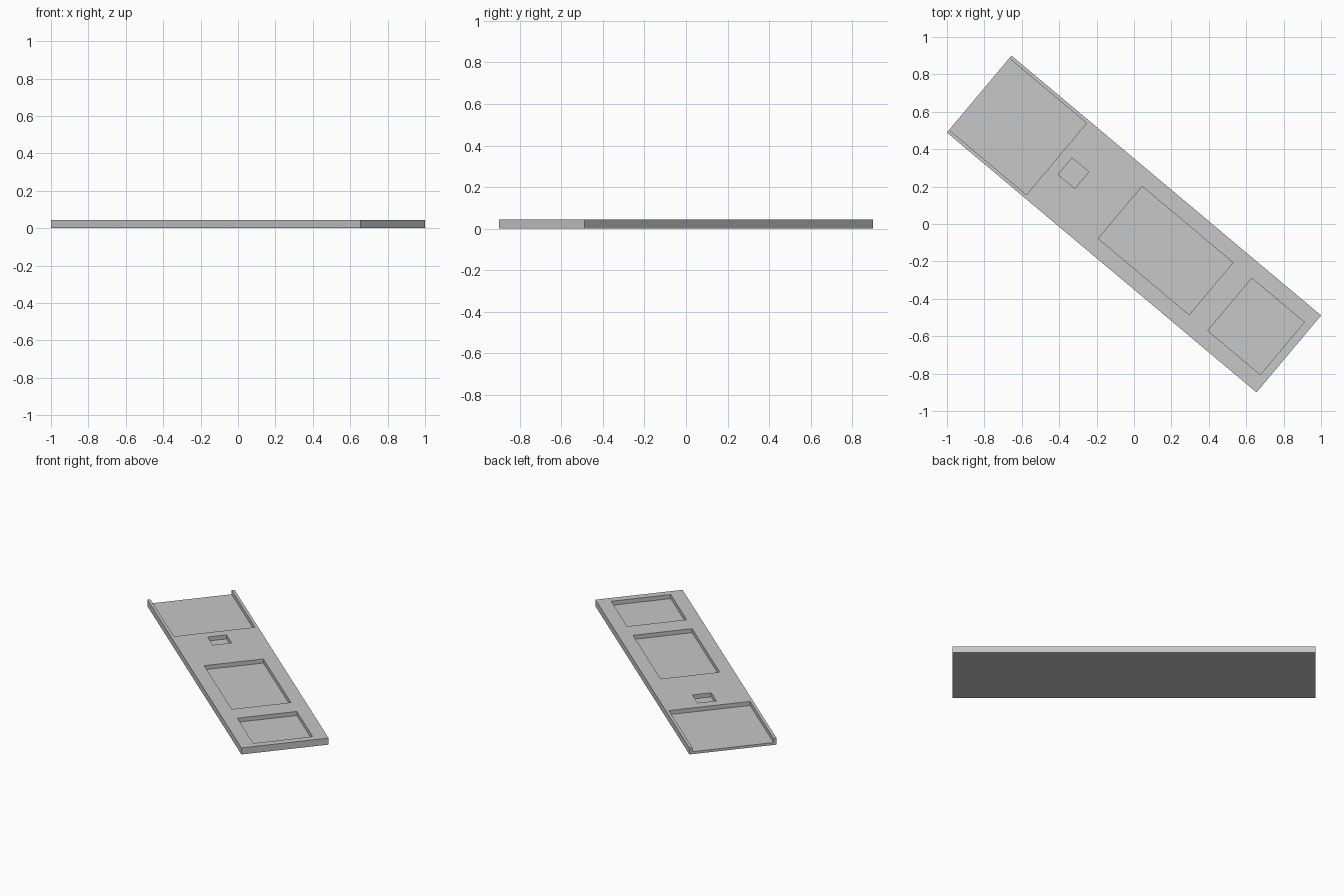
import bpy
import math
from mathutils import Matrix

if "Cube" in bpy.data.objects:
    bpy.data.objects.remove(bpy.data.objects["Cube"])

LENGTH, WIDTH, THICK = 2.161, 0.537, 0.043
FLOOR = 0.016                      # height of the pocket floors
TURN = Matrix.Rotation(math.radians(-40), 4, 'Z')

grey = bpy.data.materials.new("plain grey")
grey.diffuse_color = (0.57, 0.57, 0.57, 1)
grey.use_nodes = True
grey.node_tree.nodes["Principled BSDF"].inputs["Base Color"].default_value = grey.diffuse_color


def box(name, u0, u1, half_v, z0, z1):
    """Box in plate coordinates, turned with the plate."""
    bpy.ops.mesh.primitive_cube_add(size=1)
    ob = bpy.context.object
    ob.name = name
    size = Matrix.Diagonal((u1 - u0, 2 * half_v, z1 - z0, 1))
    place = Matrix.Translation(((u0 + u1) / 2, 0, (z0 + z1) / 2))
    ob.data.transform(TURN @ place @ size)
    ob.data.materials.append(grey)
    return ob


# Long flat plate
plate = box("plate", -LENGTH / 2, LENGTH / 2, WIDTH / 2, 0, THICK)

# Recesses: start, end, half width along the plate
pockets = {
    "open_end_recess": (-1.2, -0.541, 0.25),
    "small_square_recess": (-0.481, -0.364, 0.058),
    "long_recess": (-0.096, 0.538, 0.182),
    "square_recess": (0.669, 1.035, 0.183),
}
for name, (u0, u1, half_v) in pockets.items():
    cutter = box(name + "_cutter", u0, u1, half_v, FLOOR, 0.1)
    cutter.hide_render = True
    mod = plate.modifiers.new(name, 'BOOLEAN')
    mod.operation = 'DIFFERENCE'
    mod.solver = 'EXACT'
    mod.object = cutter
    bpy.context.view_layer.objects.active = plate
    bpy.ops.object.modifier_apply(modifier=mod.name)
    bpy.data.objects.remove(cutter)
